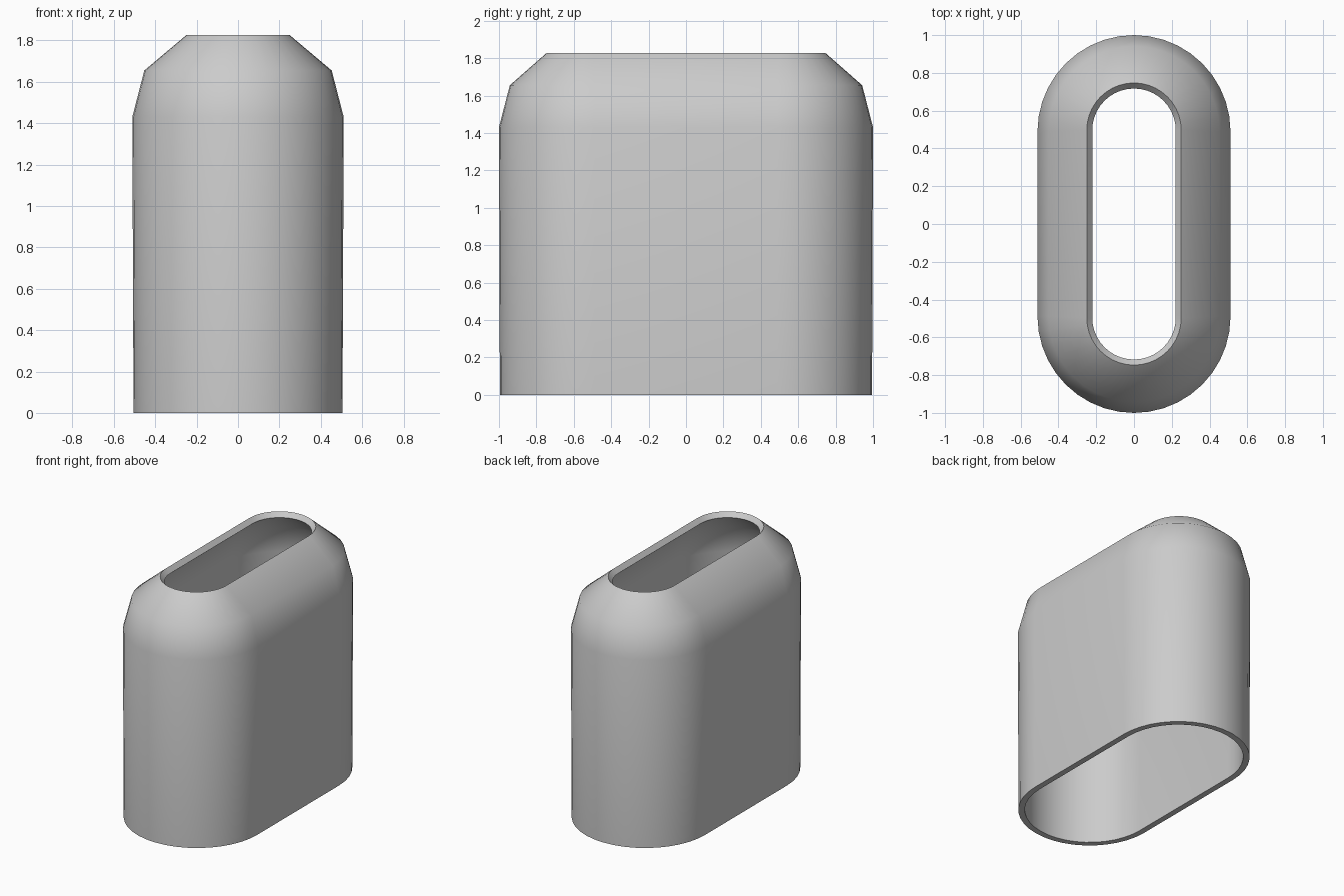
import bpy, bmesh
from math import sin, cos, pi, radians

if "Cube" in bpy.data.objects:
    bpy.data.objects.remove(bpy.data.objects["Cube"])

SEG = 20  # segments per rounded end
# wall profile: (height, end radius, half length of the straight side)
PROFILE = [(0.0, 0.505, 0.49), (1.43, 0.511, 0.489),
           (1.655, 0.453, 0.489), (1.826, 0.25, 0.497)]


def stadium(bm, z, r, half):
    """Ring of vertices with two round ends along y, counter-clockwise."""
    ring = []
    for side in (1, -1):
        for i in range(SEG + 1):
            a = pi * i / SEG
            ring.append(bm.verts.new((side * r * cos(a),
                                      side * (half + r * sin(a)), z)))
    return ring


# outer skin lofted through the profile rings
bm = bmesh.new()
rings = [stadium(bm, *p) for p in PROFILE]
for low, high in zip(rings, rings[1:]):
    n = len(low)
    for i in range(n):
        j = (i + 1) % n
        bm.faces.new((low[i], low[j], high[j], high[i]))
mesh = bpy.data.meshes.new("hollow_sleeve")
bm.to_mesh(mesh)
bm.free()
sleeve = bpy.data.objects.new("hollow_sleeve", mesh)
bpy.context.collection.objects.link(sleeve)

# wall thickness, grown inwards
wall = sleeve.modifiers.new("wall", 'SOLIDIFY')
wall.thickness = 0.045
wall.offset = -1
wall.use_even_offset = True

bpy.context.view_layer.objects.active = sleeve
sleeve.select_set(True)
bpy.ops.object.modifier_apply(modifier=wall.name)
bpy.ops.object.shade_smooth_by_angle(angle=radians(50))
